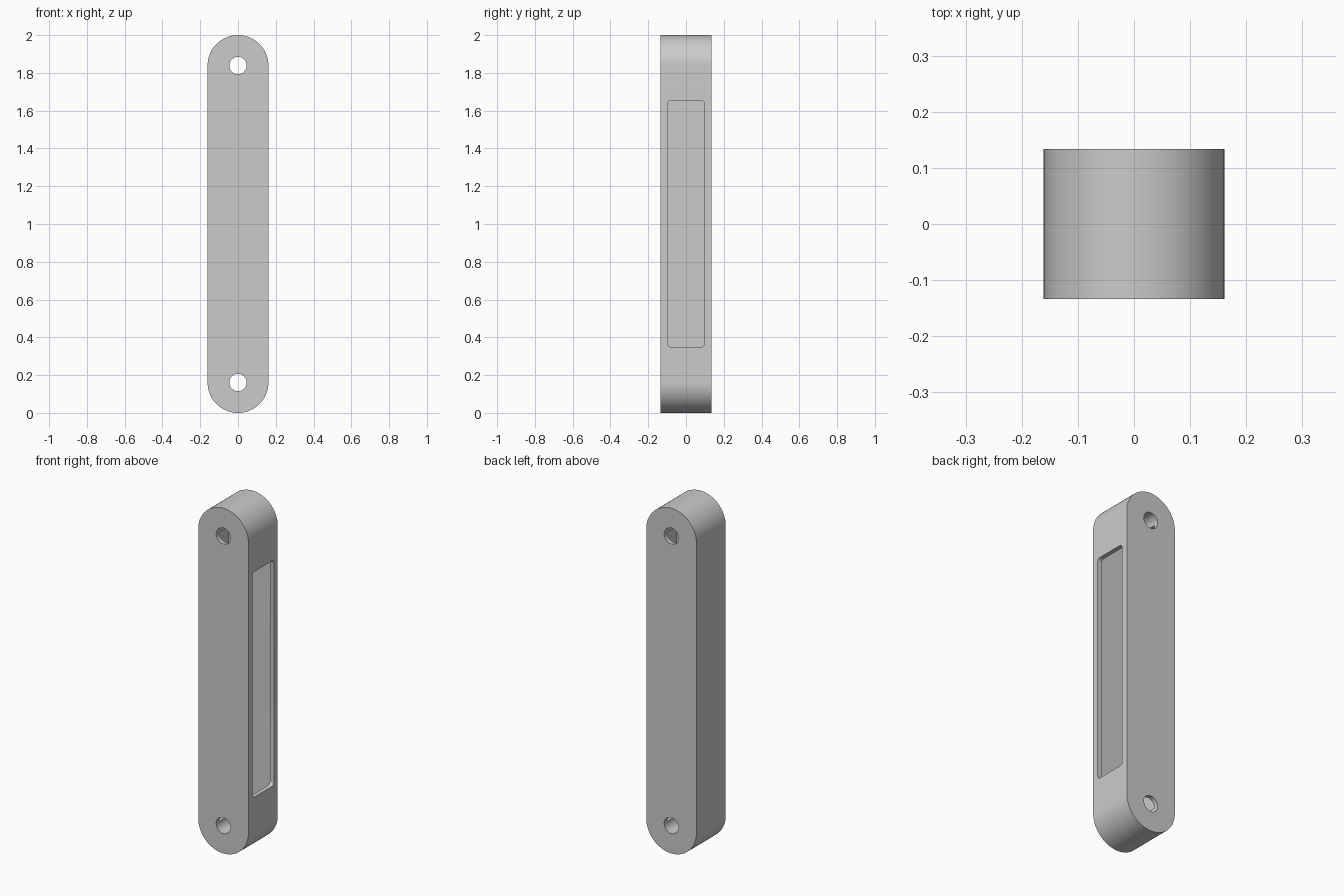
import bpy
import bmesh
import math
from mathutils import Vector

cube = bpy.data.objects.get("Cube")
if cube:
    bpy.data.objects.remove(cube, do_unlink=True)

HALF_W, HALF_D, HEIGHT = 0.161, 0.134, 2.0
WALL = 0.025
HOLE_R, HOLE_Z = 0.046, (HALF_W, HEIGHT - HALF_W)

grey = bpy.data.materials.new("plain grey")
grey.use_nodes = True
colour = (0.6, 0.6, 0.6, 1)
grey.diffuse_color = colour
grey.node_tree.nodes["Principled BSDF"].inputs["Base Color"].default_value = colour


def rounded_rect(half_u, half_v, radius, steps):
    """Outline of a rectangle with round corners; coincident points are dropped."""
    points = []
    for corner, (su, sv) in enumerate([(1, 1), (-1, 1), (-1, -1), (1, -1)]):
        for i in range(steps + 1):
            a = math.pi / 2 * (corner + i / steps)
            p = Vector((su * (half_u - radius) + radius * math.cos(a),
                        sv * (half_v - radius) + radius * math.sin(a)))
            if all((p - q).length > 1e-5 for q in points):
                points.append(p)
    return points


def prism(name, outline, place, start, end):
    """Extrude an outline; place(u, v, depth) gives the position in space."""
    bm = bmesh.new()
    base = bm.faces.new([bm.verts.new(place(p.x, p.y, start)) for p in outline])
    result = bmesh.ops.extrude_face_region(bm, geom=[base])
    shift = Vector(place(0, 0, end)) - Vector(place(0, 0, start))
    moved = [g for g in result["geom"] if isinstance(g, bmesh.types.BMVert)]
    bmesh.ops.translate(bm, verts=moved, vec=shift)
    bmesh.ops.recalc_face_normals(bm, faces=bm.faces)
    mesh = bpy.data.meshes.new(name)
    bm.to_mesh(mesh)
    bm.free()
    mesh.materials.append(grey)
    obj = bpy.data.objects.new(name, mesh)
    bpy.context.collection.objects.link(obj)
    return obj


def cut(target, cutter):
    mod = target.modifiers.new(cutter.name, "BOOLEAN")
    mod.operation = "DIFFERENCE"
    mod.solver = "EXACT"
    mod.object = cutter
    bpy.context.view_layer.objects.active = target
    bpy.ops.object.modifier_apply(modifier=mod.name)
    bpy.data.objects.remove(cutter, do_unlink=True)


# Bar with fully rounded ends
body = prism("bar_body", rounded_rect(HALF_W, HEIGHT / 2, HALF_W, 32),
             lambda u, v, d: (u, d, v + HEIGHT / 2), -HALF_D, HALF_D)

# Hollow inside, reaching to the middle of each hole
inner_w, inner_d = HALF_W - WALL, HALF_D - WALL
corners = [Vector((sx * inner_w, sy * inner_d))
           for sx, sy in ((1, 1), (-1, 1), (-1, -1), (1, -1))]
cut(body, prism("cavity_cutter", corners, lambda u, v, d: (u, v, d),
                HOLE_Z[0] + 0.002, HOLE_Z[1] - 0.002))

# Long window in the left wall, opening into the hollow
cut(body, prism("window_cutter", rounded_rect(0.098, 0.653, 0.02, 6),
                lambda u, v, d: (d, u, v + 1.002), 0.1, 0.3))

# Mounting holes through the front and back
for z in HOLE_Z:
    cut(body, prism("hole_cutter", rounded_rect(HOLE_R, HOLE_R, HOLE_R, 10),
                    lambda u, v, d: (u, d, v + z), -0.3, 0.3))

# Smooth curves, sharp edges
bpy.ops.object.select_all(action="DESELECT")
body.select_set(True)
bpy.context.view_layer.objects.active = body
bpy.ops.object.shade_smooth_by_angle(angle=math.radians(30))
